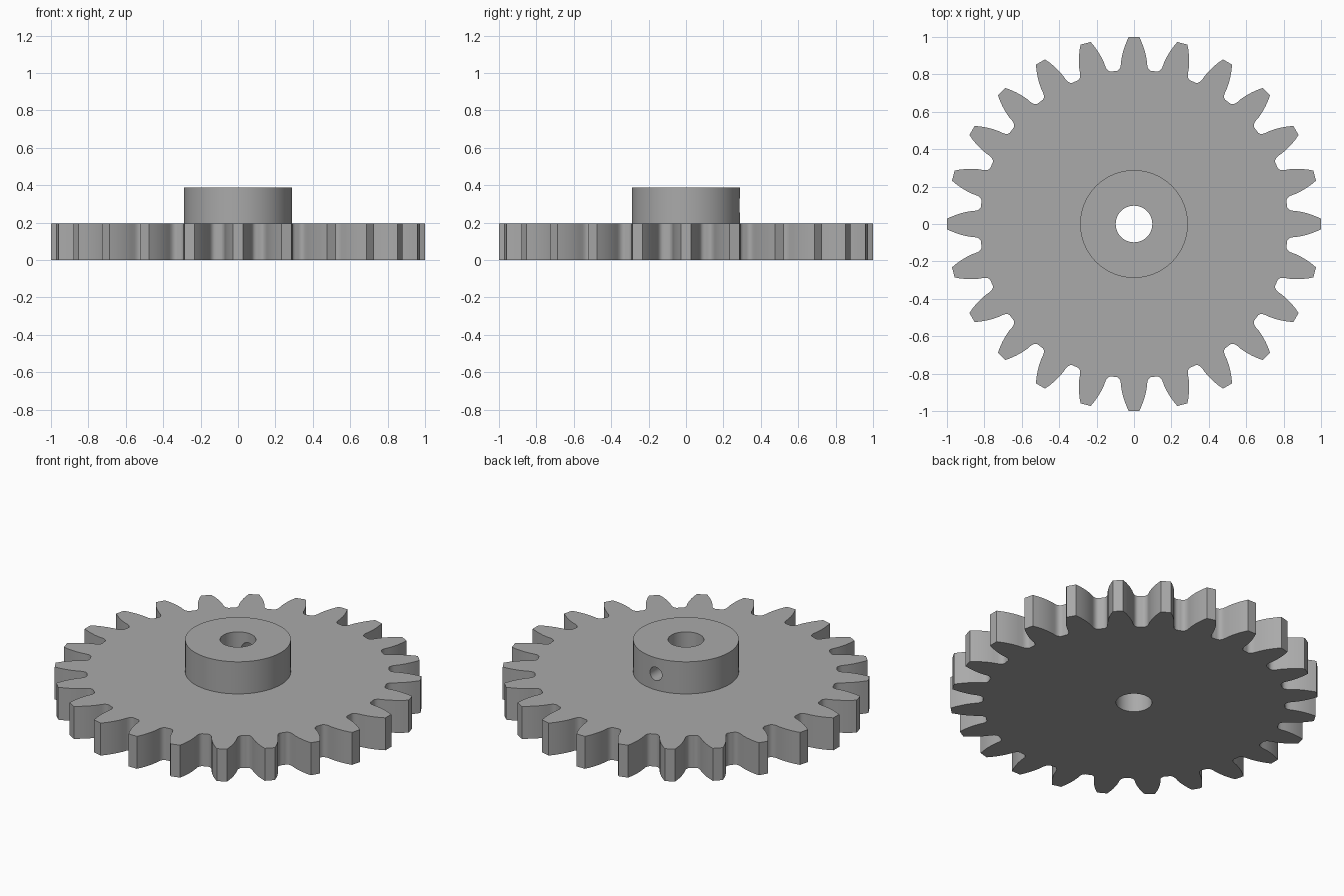
import bpy, bmesh, math
from mathutils import Matrix, Vector

cube = bpy.data.objects.get("Cube")
if cube:
    bpy.data.objects.remove(cube, do_unlink=True)

TEETH = 24
GEAR_TOP, HUB_TOP = 0.195, 0.388
HUB_R, BORE_R, SCREW_R = 0.288, 0.098, 0.04

steel = bpy.data.materials.new("grey steel")
steel.use_nodes = True
colour = (0.4, 0.4, 0.4, 1)
steel.diffuse_color = colour
steel.node_tree.nodes["Principled BSDF"].inputs["Base Color"].default_value = colour


def make_object(name, bm):
    bmesh.ops.recalc_face_normals(bm, faces=bm.faces)
    mesh = bpy.data.meshes.new(name)
    bm.to_mesh(mesh)
    bm.free()
    mesh.materials.append(steel)
    obj = bpy.data.objects.new(name, mesh)
    bpy.context.collection.objects.link(obj)
    return obj


def cylinder(name, radius, depth, matrix, segments=72):
    bm = bmesh.new()
    bmesh.ops.create_cone(bm, cap_ends=True, segments=segments, radius1=radius,
                          radius2=radius, depth=depth, matrix=matrix)
    return make_object(name, bm)


def combine(target, tool, operation):
    mod = target.modifiers.new(operation.title(), 'BOOLEAN')
    mod.operation = operation
    mod.solver = 'EXACT'
    mod.object = tool
    tool.hide_render = True
    bpy.ops.object.select_all(action='DESELECT')
    bpy.context.view_layer.objects.active = target
    target.select_set(True)
    bpy.ops.object.modifier_apply(modifier=mod.name)
    bpy.data.objects.remove(tool, do_unlink=True)


# Half a tooth from tip to gap: sideways offset and distance along the tooth
half_tooth = [(0.028, 1.0), (0.041, 0.972), (0.053, 0.94), (0.062, 0.908),
              (0.068, 0.876), (0.070, 0.853), (0.073, 0.838), (0.080, 0.826),
              (0.090, 0.819), (0.100, 0.818)]
tooth = [(-w, r) for w, r in reversed(half_tooth)] + half_tooth

# Toothed disc
bm = bmesh.new()
outline = []
for i in range(TEETH):
    turn = Matrix.Rotation(-i * math.tau / TEETH, 3, 'Z')
    outline += [bm.verts.new(turn @ Vector((w, r, 0))) for w, r in tooth]
disc = bm.faces.new(outline)
raised = bmesh.ops.extrude_face_region(bm, geom=[disc], use_keep_orig=True)
top_verts = [g for g in raised["geom"] if isinstance(g, bmesh.types.BMVert)]
bmesh.ops.translate(bm, verts=top_verts, vec=(0, 0, GEAR_TOP))
gear = make_object("gear_with_hub", bm)

# Hub, shaft bore and set screw hole at the back
hub_low = GEAR_TOP / 2
hub = cylinder("hub", HUB_R, HUB_TOP - hub_low,
               Matrix.Translation((0, 0, (HUB_TOP + hub_low) / 2)))
combine(gear, hub, 'UNION')
combine(gear, cylinder("bore_cutter", BORE_R, 2, Matrix.Identity(4), 48), 'DIFFERENCE')
screw_place = (Matrix.Translation((0, 0.25, (GEAR_TOP + HUB_TOP) / 2))
               @ Matrix.Rotation(math.pi / 2, 4, 'X'))
combine(gear, cylinder("screw_cutter", SCREW_R, 0.5, screw_place, 32), 'DIFFERENCE')

# Smooth walls with crisp edges
bpy.ops.object.shade_smooth_by_angle(angle=math.radians(30))
